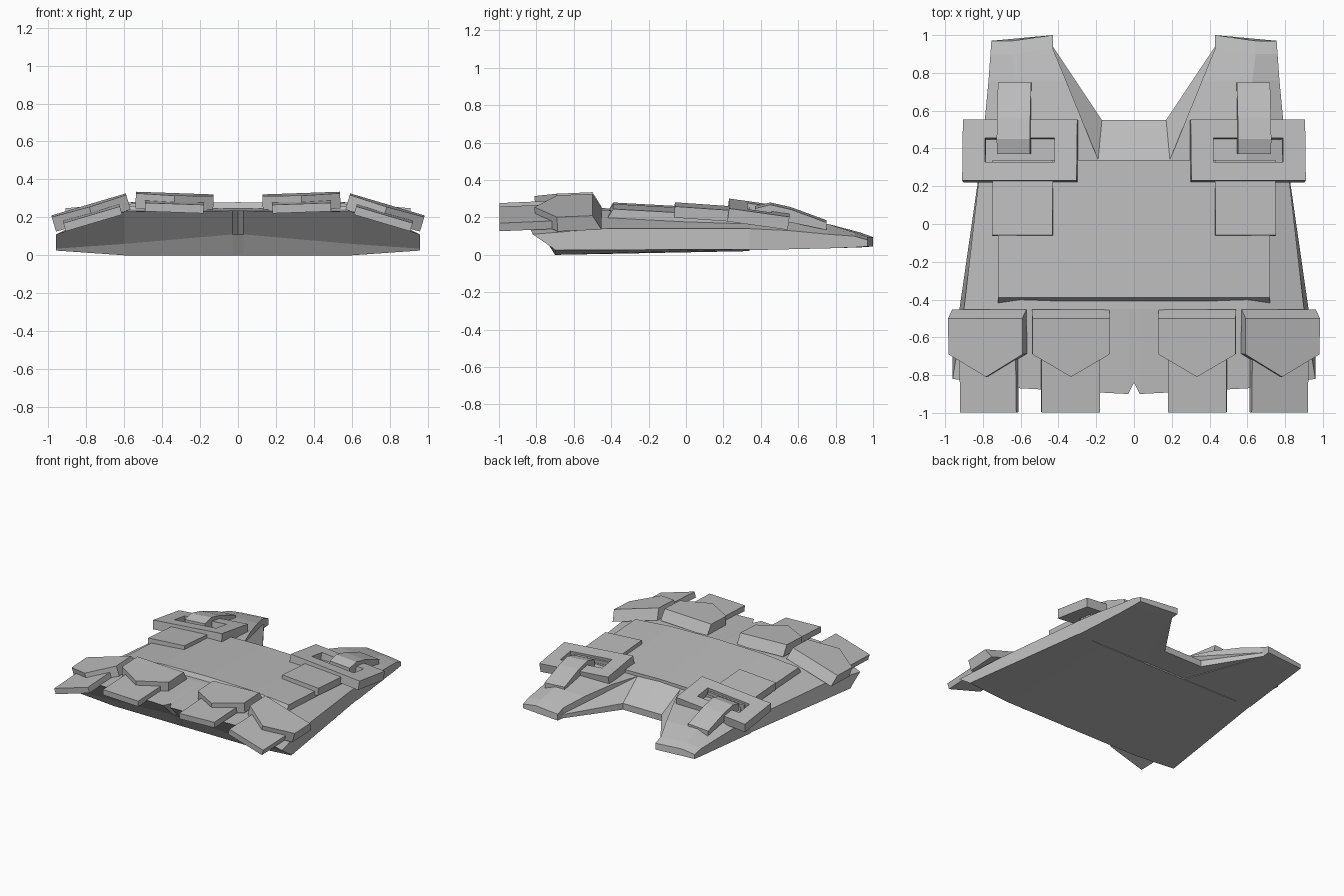
import bpy
import bmesh
from math import radians
from mathutils import Matrix, Vector

default_cube = bpy.data.objects.get("Cube")
if default_cube:
    bpy.data.objects.remove(default_cube, do_unlink=True)

# Single matte grey
grey = bpy.data.materials.new("plain_grey")
grey.use_nodes = True
colour = (0.5, 0.5, 0.5, 1)
grey.diffuse_color = colour
shader = next(n for n in grey.node_tree.nodes if n.type == "BSDF_PRINCIPLED")
shader.inputs["Base Color"].default_value = colour


def loft(name, stations, matrix=None, cyclic=False, cap_start=True, cap_end=True):
    """Skin closed rings of points, then mirror the part across the centre."""
    bm = bmesh.new()
    rings = [[bm.verts.new(point) for point in station] for station in stations]
    pairs = list(zip(rings, rings[1:]))
    if cyclic:
        pairs.append((rings[-1], rings[0]))
    for near, far in pairs:
        for i in range(len(near)):
            j = (i + 1) % len(near)
            bm.faces.new((near[i], near[j], far[j], far[i]))
    if not cyclic:
        if cap_start:
            bm.faces.new(rings[0])
        if cap_end:
            bm.faces.new(rings[-1])
    bmesh.ops.remove_doubles(bm, verts=bm.verts, dist=0.0005)
    bmesh.ops.recalc_face_normals(bm, faces=bm.faces)
    if matrix:
        bm.transform(matrix)
    mesh = bpy.data.meshes.new(name)
    bm.to_mesh(mesh)
    bm.free()
    mesh.materials.append(grey)
    part = bpy.data.objects.new(name, mesh)
    bpy.context.collection.objects.link(part)
    mirror = part.modifiers.new("both_sides", "MIRROR")
    mirror.use_axis[0] = True
    return part


def placed(location, roll=0, pitch=0):
    """Matrix that tilts a part outward (roll) and along its length (pitch)."""
    return (Matrix.Translation(Vector(location))
            @ Matrix.Rotation(radians(roll), 4, "Y")
            @ Matrix.Rotation(radians(pitch), 4, "X"))


def across(half_width, profile):
    """Two side stations of one (y, z) profile."""
    return [[(x, y, z) for y, z in profile] for x in (-half_width, half_width)]


def rectangle(half_x, half_y, shift_y=0):
    corners = ((-1, -1), (1, -1), (1, 1), (-1, 1))
    return [(sx * half_x, sy * half_y + shift_y) for sx, sy in corners]


# Main body: arched shell with an undercut front and a small centre notch
def body_station(back_x, mid_x, front_x, front_y, lip_y, lip_z, tops, floor):
    back_top, mid_top, front_top = tops
    front_floor, back_floor = floor
    return [(back_x, 0.34, back_top), (mid_x, -0.45, mid_top),
            (front_x, front_y, front_top), (front_x, lip_y, lip_z),
            (front_x, -0.7, front_floor), (back_x, 0.34, back_floor)]


loft("body_shell", [
    body_station(0, 0, 0, -0.84, -0.77, 0.11, (0.22, 0.25, 0.235), (0, 0.02)),
    body_station(0.03, 0.03, 0.03, -0.9, -0.77, 0.11, (0.22, 0.25, 0.235), (0, 0.02)),
    body_station(0.58, 0.6, 0.6, -0.87, -0.73, 0.06, (0.205, 0.24, 0.23), (0, 0.02)),
    body_station(0.81, 0.9, 0.96, -0.82, -0.71, 0.035, (0.14, 0.14, 0.11), (0.025, 0.03)),
], cap_start=False)


# Rear legs: two tapering prongs
def leg_station(inner_x, outer_x, inner_y, outer_y, top, edge, floor):
    shoulder_x = outer_x - (outer_x - inner_x) * 0.35
    return [(inner_x, inner_y, top), (shoulder_x, outer_y, top),
            (outer_x, outer_y, edge), (outer_x, outer_y, floor),
            (inner_x, inner_y, floor)]


loft("rear_leg", [
    leg_station(0.19, 0.81, 0.34, 0.34, 0.21, 0.14, 0.025),
    leg_station(0.275, 0.79, 0.55, 0.55, 0.2, 0.13, 0.03),
    leg_station(0.36, 0.77, 0.76, 0.76, 0.165, 0.11, 0.035),
    leg_station(0.43, 0.76, 0.93, 0.9, 0.12, 0.1, 0.04),
    leg_station(0.43, 0.755, 1, 0.97, 0.095, 0.08, 0.045),
])


# Ramp falling between the legs
def ramp_station(top_x, low_x, top_y, low_y, top, low, floor):
    return [(top_x, top_y, top), (low_x, low_y, low),
            (low_x, low_y, floor), (top_x, top_y, floor)]


loft("rear_ramp", [
    ramp_station(0, 0, 0.34, 0.55, 0.22, 0.08, 0.03),
    ramp_station(0.19, 0.17, 0.34, 0.55, 0.21, 0.08, 0.03),
    ramp_station(0.43, 0.43, 0.93, 0.94, 0.075, 0.07, 0.04),
], cap_start=False)


# Raised back panel with a bevelled front edge
def panel_station(x, z):
    return [(x, 0.34, z - 0.04), (x, -0.39, z), (x, -0.42, z - 0.05), (x, 0.34, z - 0.1)]


loft("back_panel", [panel_station(0, 0.28), panel_station(0.4, 0.272),
                    panel_station(0.72, 0.245)], cap_start=False)

# Strap pads ahead of the buckles
pad_outline = rectangle(0.16, 0.2)
loft("strap_pad", [[(x, y, z) for x, y in pad_outline] for z in (0, -0.06)],
     placed((0.59, 0.14, 0.256), roll=4, pitch=-4))

# Buckle frames
outer = rectangle(0.304, 0.163)
inner = rectangle(0.185, 0.065)
loft("buckle_frame", [
    [(*o, 0), (*i, 0), (*i, -0.07), (*o, -0.07)] for o, i in zip(outer, inner)
], placed((0.605, 0.392, 0.252), roll=5, pitch=-8), cyclic=True)

# Strap tongues folded over the rear bar of each buckle
tongue = [(0.37, 0.2), (0.37, 0.255), (0.45, 0.275), (0.56, 0.25),
          (0.75, 0.18), (0.75, 0.14), (0.56, 0.18)]
loft("strap_tongue", across(0.088, tongue), placed((0.62, 0, 0), roll=4))

# Front pouches: pointed flap over a strap, the outer pair tilted outward
flap = [(-0.205, -0.19), (0, -0.31), (0.205, -0.19)]
for place, centre_x, height, roll in (("inner", 0.333, 0.328, -2),
                                      ("outer", 0.788, 0.268, 16.5)):
    matrix = placed((centre_x, -0.5, height), roll=roll, pitch=2.5)
    layers = []
    for z, back in ((0, 0), (-0.08, 0.045)):
        layers.append([(x, y, z) for x, y in flap + [(0.205, back), (-0.205, back)]])
    loft(place + "_pouch_flap", layers, matrix)
    strap = rectangle(0.155, 0.2, -0.3)
    loft(place + "_pouch_strap",
         [[(x, y, z) for x, y in strap] for z in (-0.035, -0.08)], matrix)
